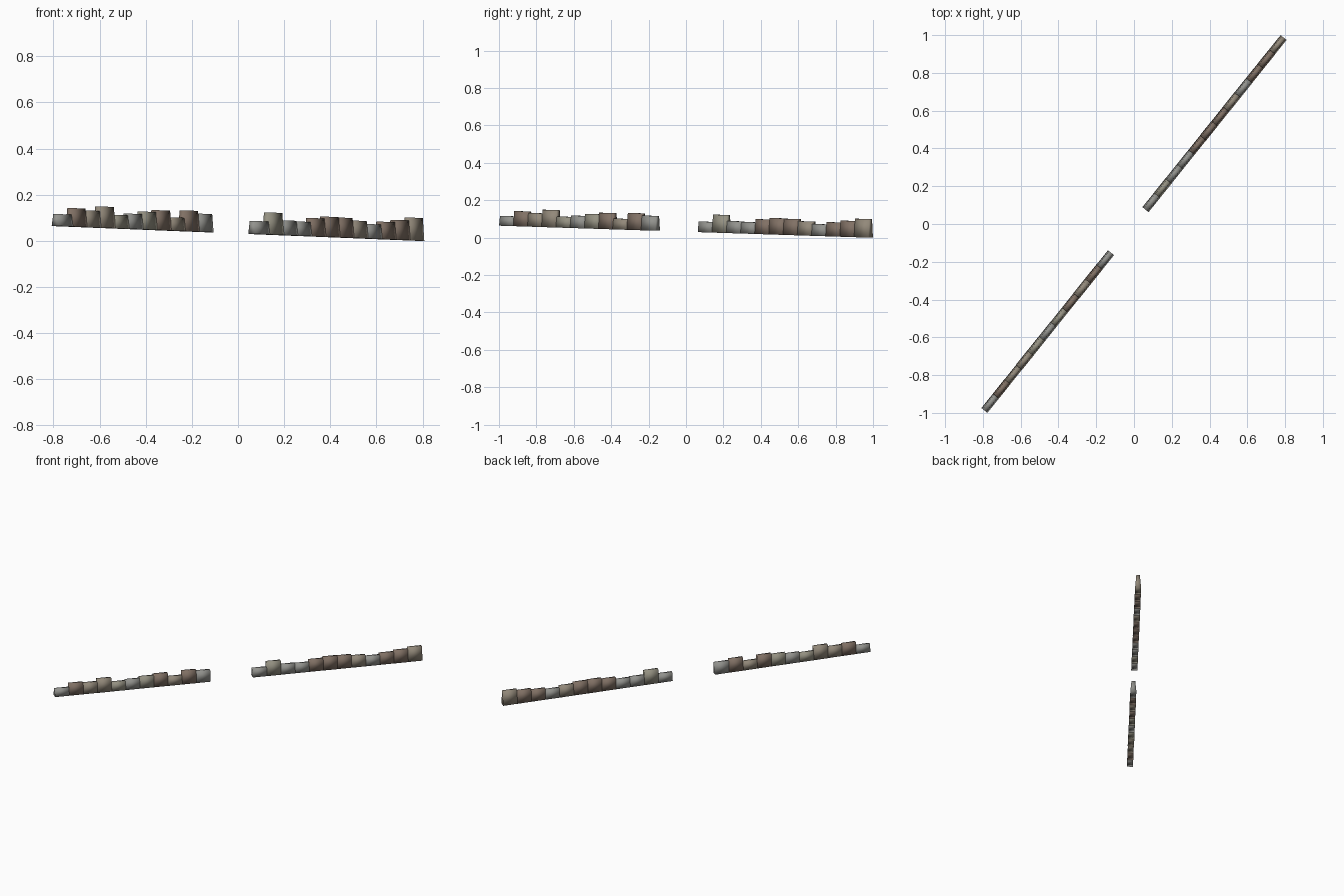
import bpy, random
from mathutils import Vector

if "Cube" in bpy.data.objects:
    bpy.data.objects.remove(bpy.data.objects["Cube"])

random.seed(4)
START = Vector((-0.792, -0.987, 0.064))   # high end of the sloping base line
END = Vector((0.792, 0.987, 0.0))
SLOTS = 26
STEP = (END - START) / SLOTS
SIDE = Vector((STEP.y, -STEP.x, 0)).normalized()

# Stone colours: grey, brown, tan, olive
PALETTE = {
    "g": (0.29, 0.29, 0.27, 1),
    "b": (0.22, 0.165, 0.13, 1),
    "t": (0.29, 0.25, 0.195, 1),
    "o": (0.30, 0.285, 0.225, 1),
}
mats = {}
for key, col in PALETTE.items():
    mats[key] = bpy.data.materials.new("stone_" + key)
    mats[key].diffuse_color = col


def stone(name, slot, top, key):
    """Tapered block between two points on the base line."""
    a, b = START + STEP * slot, START + STEP * (slot + 1)
    height = top - (a.z + b.z) / 2
    low = 0.021 + random.uniform(-0.001, 0.0005)
    high = 0.0125 + random.uniform(-0.001, 0.001)
    up = Vector((0, 0, height))
    verts = []
    for p in (a, b):
        verts += [p - SIDE * low, p + SIDE * low,
                  p + SIDE * high + up, p - SIDE * high + up]
    faces = [(0, 1, 2, 3), (7, 6, 5, 4)]
    faces += [(i, i + 4, (i + 1) % 4 + 4, (i + 1) % 4) for i in range(4)]
    me = bpy.data.meshes.new(name)
    me.from_pydata(verts, [], faces)
    me.materials.append(mats[key])
    me.polygons.foreach_set("use_smooth", [True] * len(me.polygons))
    me.update()
    ob = bpy.data.objects.new(name, me)
    bpy.context.collection.objects.link(ob)


# Two runs of edging stones with a three-stone gap: first slot, top heights, colours
RUNS = [
    ("lower_run", 0,
     [.115, .141, .131, .148, .112, .117, .126, .132, .101, .131, .117],
     "gbttogotbtg"[:7] + "btbg"),
    ("upper_run", 14,
     [.085, .122, .088, .083, .098, .104, .100, .087, .072, .082, .090, .100],
     "goggbbbtgbbt"),
]
for name, first, tops, keys in RUNS:
    for i, (top, key) in enumerate(zip(tops, keys)):
        stone(f"{name}_stone_{i + 1}", first + i, top, key)

for m in bpy.data.materials:
    if m.users and not m.is_grease_pencil:
        m.use_nodes = True
        m.node_tree.nodes["Principled BSDF"].inputs["Base Color"].default_value = m.diffuse_color
